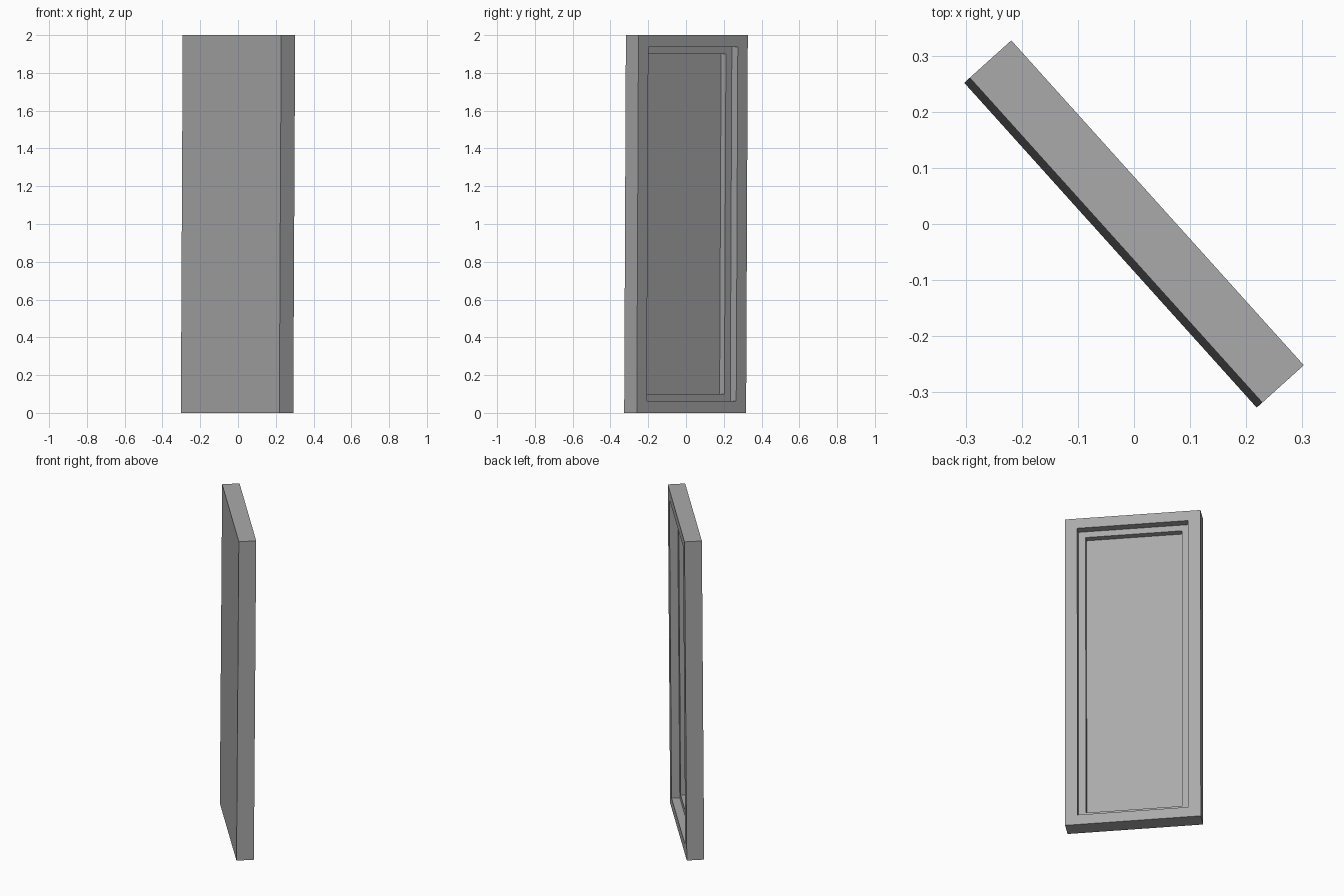
import bpy, bmesh, math
from mathutils import Matrix

old = bpy.data.objects.get("Cube")
if old:
    bpy.data.objects.remove(old, do_unlink=True)

WIDTH, THICK, HEIGHT = 0.779, 0.0995, 2.0
LEAN = 0.0067            # slight slope of the panel along its thickness

# Plain grey finish
grey = bpy.data.materials.new("plain_grey")
grey.use_nodes = True
colour = (0.4, 0.4, 0.4, 1)
grey.diffuse_color = colour
grey.node_tree.nodes["Principled BSDF"].inputs["Base Color"].default_value = colour

# Rectangular rings from the flat side to the stepped recess:
# side inset, top and bottom inset, position through the thickness
back, face = -THICK / 2, THICK / 2
ledge = face - 0.047
floor = ledge - 0.038
steps = [
    (0, 0, back),
    (0, 0, face),
    (0.071, 0.063, face),
    (0.071, 0.063, ledge),
    (0.113, 0.1, ledge),
    (0.113, 0.1, floor),
]

bm = bmesh.new()


def ring(side, end, depth):
    """Four corners of a rectangle, width along x and depth along y."""
    w, h = WIDTH / 2 - side, HEIGHT / 2 - end
    return [bm.verts.new((x * w, depth, z * h))
            for x, z in ((-1, -1), (1, -1), (1, 1), (-1, 1))]


rings = [ring(*s) for s in steps]
for a, b in zip(rings, rings[1:]):
    for i in range(4):
        j = (i + 1) % 4
        bm.faces.new((a[i], a[j], b[j], b[i]))
bm.faces.new(rings[0])
bm.faces.new(rings[-1])
bmesh.ops.recalc_face_normals(bm, faces=bm.faces)

# Lean the panel, turn it about the vertical and stand it on the ground
lean = Matrix.Identity(4)
lean[1][2] = LEAN
turn = Matrix.Rotation(math.radians(-48), 4, "Z")
bm.transform(Matrix.Translation((0, 0, HEIGHT / 2)) @ turn @ lean)

mesh = bpy.data.meshes.new("recessed_panel")
bm.to_mesh(mesh)
bm.free()
mesh.materials.append(grey)
panel = bpy.data.objects.new("recessed_panel", mesh)
bpy.context.collection.objects.link(panel)
